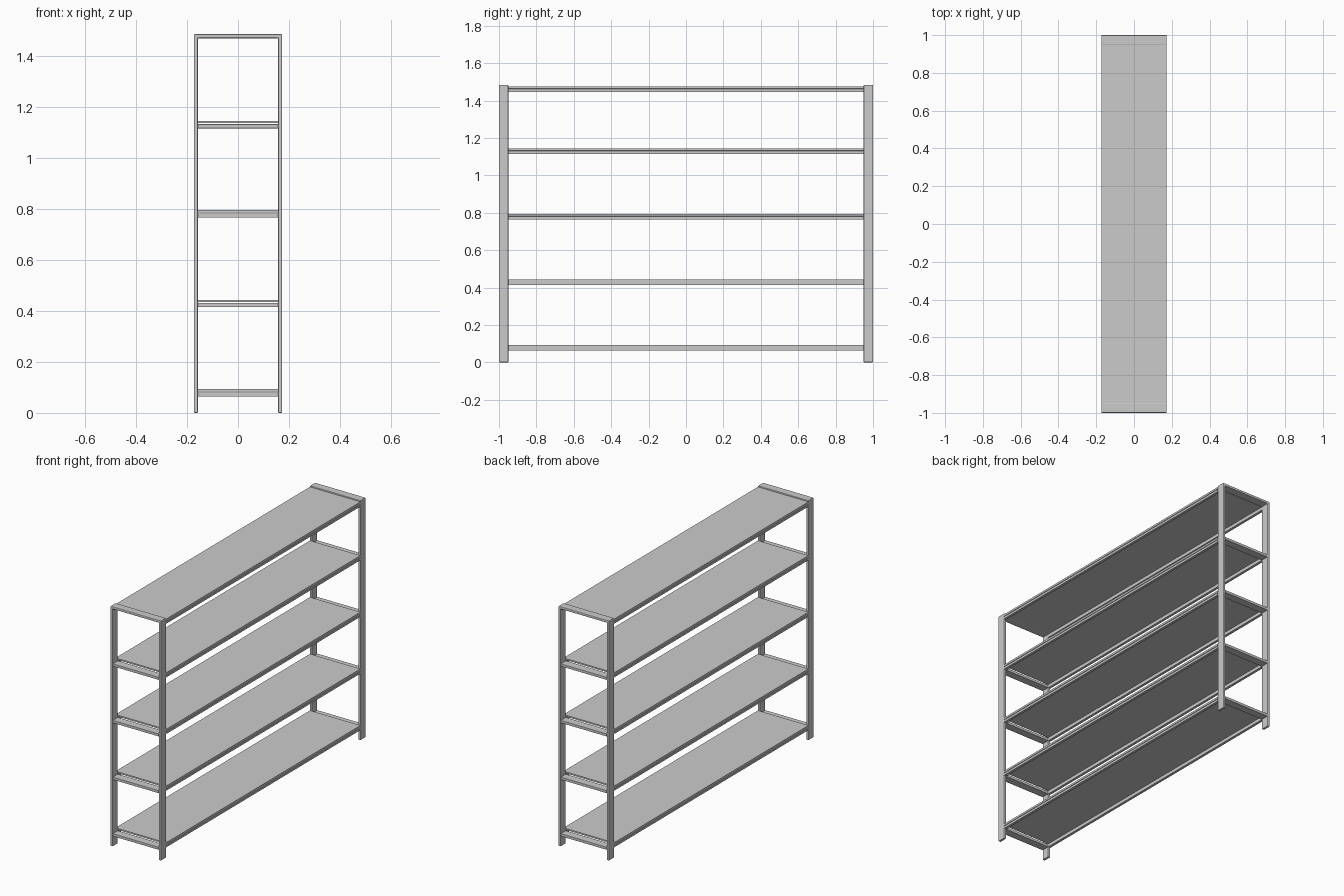
import bpy, bmesh
from mathutils import Vector

if "Cube" in bpy.data.objects:
    bpy.data.objects.remove(bpy.data.objects["Cube"])

W, L, H = 0.173, 1.0, 1.484      # half width, half length, height
T, D = 0.016, 0.05               # bar thickness, bar depth
SHELF_END = L - D                # shelf half length
LEVELS = [0.064, 0.414, 0.765, 1.115, 1.447]   # underside of each shelf rail


def extrude_xz(name, pts, y0, y1, bevel=0.0):
    """Extrude an x-z outline along y."""
    bm = bmesh.new()
    face = bm.faces.new([bm.verts.new((x, y0, z)) for x, z in pts])
    out = bmesh.ops.extrude_face_region(bm, geom=[face])
    moved = [v for v in out["geom"] if isinstance(v, bmesh.types.BMVert)]
    bmesh.ops.translate(bm, verts=moved, vec=Vector((0, y1 - y0, 0)))
    bmesh.ops.recalc_face_normals(bm, faces=bm.faces[:])
    mesh = bpy.data.meshes.new(name)
    bm.to_mesh(mesh)
    bm.free()
    ob = bpy.data.objects.new(name, mesh)
    bpy.context.collection.objects.link(ob)
    if bevel:
        mod = ob.modifiers.new("edge_rounding", 'BEVEL')
        mod.width, mod.segments = bevel, 2
        mod.limit_method = 'ANGLE'
    return ob


def rect(x0, x1, z0, z1):
    return [(x0, z0), (x1, z0), (x1, z1), (x0, z1)]


# End frames: two posts joined by a top bar, with a flat crossbar per shelf
i = W - T
frame = [(-W, 0), (-i, 0), (-i, H - T), (i, H - T), (i, 0), (W, 0), (W, H), (-W, H)]
for side, y0, y1 in (("front", -L, -SHELF_END), ("back", SHELF_END, L)):
    extrude_xz(side + "_frame", frame, y0, y1, 0.004)
    for n, z in enumerate(LEVELS[:-1]):
        extrude_xz(f"{side}_crossbar_{n + 1}", rect(-i, i, z, z + T), y0, y1, 0.001)

# Shelves: thin panel on two grooved side rails, drawn as one profile
for n, z in enumerate(LEVELS):
    half = [(i, 0.020), (i, 0), (W, 0), (W, 0.012), (W - 0.003, 0.013),
            (W - 0.003, 0.016), (W, 0.017), (W, 0.029)]
    prof = half + [(-x, h) for x, h in reversed(half)]
    extrude_xz(f"shelf_{n + 1}", [(x, z + h) for x, h in prof], -SHELF_END, SHELF_END)
